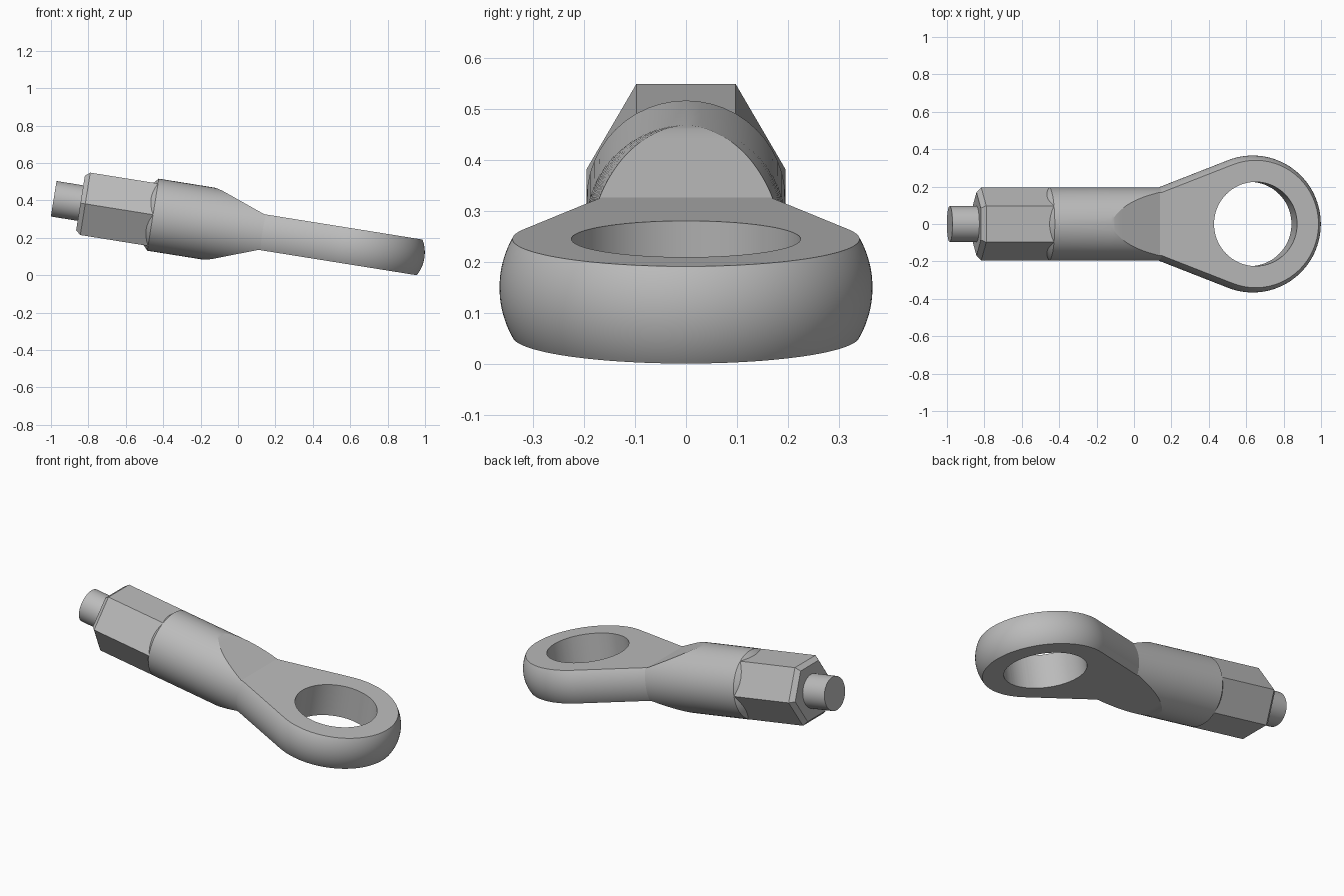
import bpy, bmesh, math
from mathutils import Matrix

cube = bpy.data.objects.get("Cube")
if cube:
    bpy.data.objects.remove(cube, do_unlink=True)

R = 0.195            # shank radius
HALF = 0.0965        # half thickness of the eye
EYE_U = 0.643        # eye centre along the rod
EYE_R = 0.366        # widest eye radius
BORE = 0.225
BEND = 0.132         # where the neck starts to flare
RAMP = 0.126         # where the flat cuts reach eye thickness
N = 24               # points on each rounded side
TILT = Matrix.Translation((0, 0, 0.251)) @ Matrix.Rotation(math.radians(9.1), 4, 'Y')

steel = bpy.data.materials.new("grey_steel")
steel.use_nodes = True
colour = (0.5, 0.5, 0.5, 1)
steel.diffuse_color = colour
steel.node_tree.nodes["Principled BSDF"].inputs["Base Color"].default_value = colour


def make(name, bm):
    """Turn a bmesh built along x into a tilted object."""
    bmesh.ops.remove_doubles(bm, verts=bm.verts, dist=1e-5)
    bmesh.ops.recalc_face_normals(bm, faces=bm.faces)
    mesh = bpy.data.meshes.new(name)
    bm.to_mesh(mesh)
    bm.free()
    mesh.materials.append(steel)
    obj = bpy.data.objects.new(name, mesh)
    bpy.context.collection.objects.link(obj)
    obj.matrix_world = TILT
    return obj


def smooth(obj):
    bpy.ops.object.select_all(action='DESELECT')
    obj.select_set(True)
    bpy.context.view_layer.objects.active = obj
    bpy.ops.object.shade_smooth_by_angle(angle=math.radians(15))


def loft(sections):
    """Skin closed sections of equal length and cap both ends."""
    bm = bmesh.new()
    rings = [[bm.verts.new(p) for p in s] for s in sections]
    for a, b in zip(rings, rings[1:]):
        for i in range(len(a)):
            j = (i + 1) % len(a)
            bm.faces.new((a[i], a[j], b[j], b[i]))
    bm.faces.new(rings[0])
    bm.faces.new(rings[-1])
    return bm


def turned(profile, sides, phase=0.0):
    """Loft round or polygonal sections from (position, radius) pairs."""
    angles = [phase + math.tau * i / sides for i in range(sides)]
    return loft([[(u, r * math.cos(a), r * math.sin(a)) for a in angles]
                 for u, r in profile])


def thickness(u):
    """Half height left by the flat cuts, with a rounded run-out."""
    if u > -0.1:
        return HALF + 0.37 * max(0, RAMP - u)
    t = -0.1 - u
    return min(R, 0.18 + 0.37 * t - 1.8 * t * t) if t < 0.055 else R


def section(limit, place, radius=R):
    """Two mirrored rounded sides; place maps half width to (u, v)."""
    a0 = math.asin(min(1, limit / radius))
    side = []
    for i in range(N + 1):
        a = a0 * (2 * i / N - 1)
        u, v = place(radius * math.cos(a))
        side.append((u, v, radius * math.sin(a)))
    return side + [(u, -v, w) for u, v, w in reversed(side)]


# Rod end body: shoulder, shank, ramped neck and eye in one loft
sections = [section(0.168, lambda h: (-0.485, h), 0.168)]
stations = [-0.46] + [-0.155 + (RAMP + 0.155) * i / 28 for i in range(29)]
for u in stations:
    sections.append(section(thickness(u), lambda h, u=u: (u, h)))

run = EYE_U - BEND
flare = math.asin(EYE_R / math.hypot(run, R)) - math.atan2(R, run)
sections.append(section(HALF, lambda h: (BEND + (R - h) * math.tan(flare / 2), h)))
for i in range(41):
    phi = (math.pi / 2 + flare) * (1 - i / 40)
    sections.append(section(HALF, lambda h, p=phi: (
        EYE_U + (EYE_R - R + h) * math.cos(p), (EYE_R - R + h) * math.sin(p))))
bm = loft(sections[:-1] + [sections[-1]])
body = make("rod_end_body", bm)

# Bore through the eye
bm = bmesh.new()
bmesh.ops.create_cone(bm, cap_ends=True, segments=72, radius1=BORE, radius2=BORE,
                      depth=0.5, matrix=Matrix.Translation((EYE_U, 0, 0)))
cutter = make("bore_cutter", bm)
cutter.hide_render = True
cut = body.modifiers.new("bore", 'BOOLEAN')
cut.operation = 'DIFFERENCE'
cut.solver = 'EXACT'
cut.object = cutter
bpy.ops.object.select_all(action='DESELECT')
body.select_set(True)
bpy.context.view_layer.objects.active = body
bpy.ops.object.modifier_apply(modifier=cut.name)
bpy.data.objects.remove(cutter, do_unlink=True)
smooth(body)

# Hexagonal wrench section with a chamfered end
hexagon = make("hex_section", turned([(-0.853, 0.17), (-0.827, R), (-0.46, R)], 6))

# Threaded stud end
stud = make("stud", turned([(-0.998, 0.096), (-0.8, 0.096)], 48))
smooth(stud)
